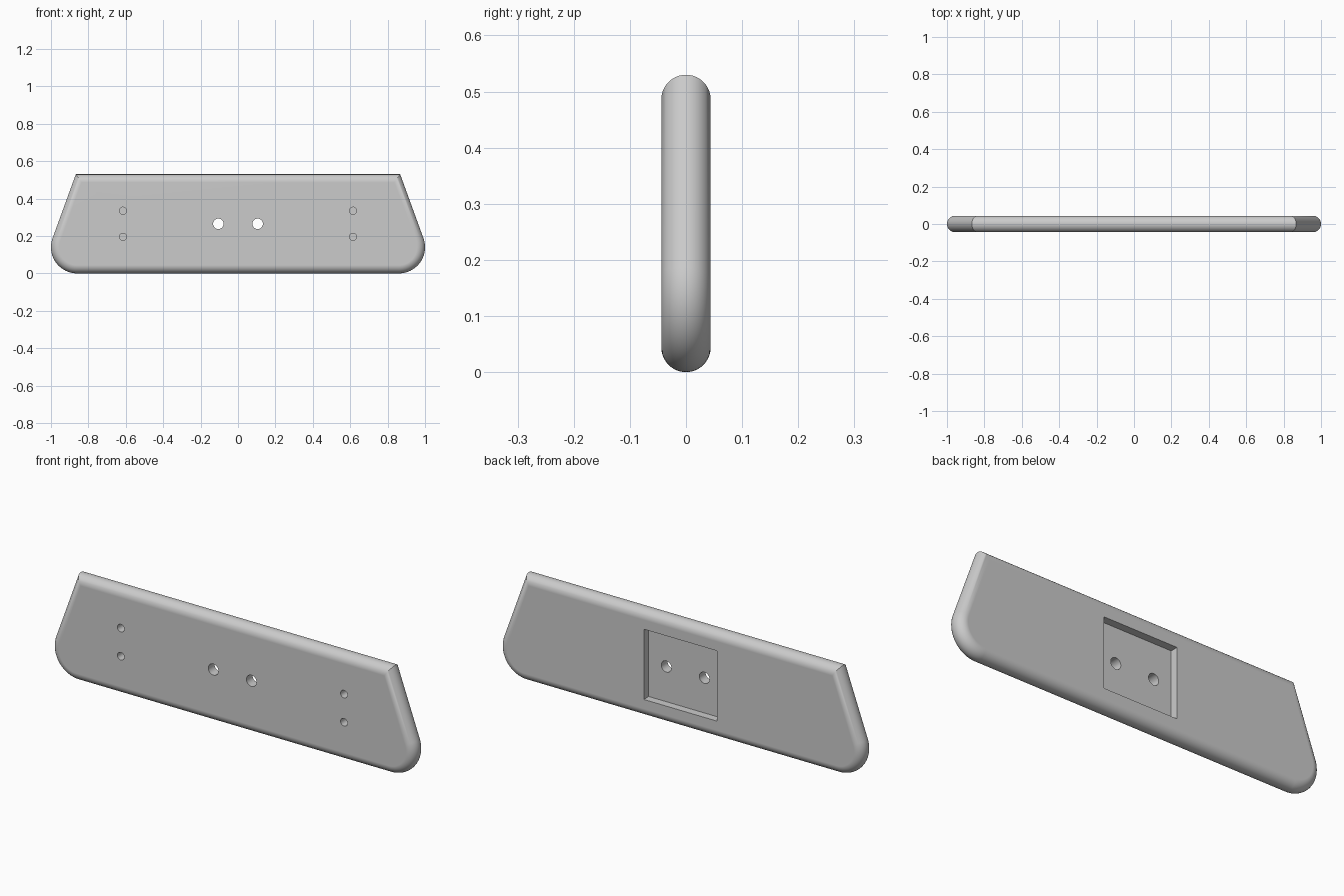
import bpy, bmesh, math
from mathutils import Matrix

if "Cube" in bpy.data.objects:
    bpy.data.objects.remove(bpy.data.objects["Cube"], do_unlink=True)

HEIGHT, HALF_T = 0.53, 0.044
CORNER_R = 0.14
CORNER_X = 1 - CORNER_R
SLANT = math.radians(20)
MID_Z = HEIGHT / 2

grey = bpy.data.materials.new("light grey")
grey.use_nodes = True
colour = (0.6, 0.6, 0.6, 1)
grey.diffuse_color = colour
grey.node_tree.nodes["Principled BSDF"].inputs["Base Color"].default_value = colour


def make_object(name, bm):
    bmesh.ops.recalc_face_normals(bm, faces=bm.faces)
    mesh = bpy.data.meshes.new(name)
    bm.to_mesh(mesh)
    bm.free()
    mesh.materials.append(grey)
    obj = bpy.data.objects.new(name, mesh)
    bpy.context.collection.objects.link(obj)
    return obj


def outline(inset, arc_steps=28):
    """Board outline moved inwards: mitred top corners, round bottom corners."""
    n_x, n_z = math.cos(SLANT), math.sin(SLANT)
    reach = n_x * CORNER_X + n_z * CORNER_R + CORNER_R - inset
    top = HEIGHT - inset
    half = [((reach - n_z * top) / n_x, top)]
    for i in range(arc_steps + 1):
        a = SLANT - (SLANT + math.pi / 2) * i / arc_steps
        r = CORNER_R - inset
        half.append((CORNER_X + r * math.cos(a), CORNER_R + r * math.sin(a)))
    return half + [(-x, z) for x, z in reversed(half)]


# Board: outlines lofted through a half-round edge
bm = bmesh.new()
steps = 20
rings = []
for i in range(steps + 1):
    t = -math.pi / 2 + math.pi * i / steps
    y = HALF_T * math.sin(t)
    inset = HALF_T * (1 - math.cos(t))
    rings.append([bm.verts.new((x, y, z)) for x, z in outline(inset)])
for a, b in zip(rings, rings[1:]):
    for i in range(len(a)):
        j = (i + 1) % len(a)
        bm.faces.new((a[i], a[j], b[j], b[i]))
bm.faces.new(rings[0])
bm.faces.new(rings[-1])
board = make_object("board", bm)


def cut(cutter):
    cutter.hide_render = True
    mod = board.modifiers.new("cut", "BOOLEAN")
    mod.operation, mod.solver, mod.object = "DIFFERENCE", "EXACT", cutter
    bpy.context.view_layer.objects.active = board
    bpy.ops.object.modifier_apply(modifier=mod.name)
    bpy.data.objects.remove(cutter, do_unlink=True)


def drill(x, z, radius, depth):
    """Round hole drilled in from the front face."""
    start = -HALF_T - 0.02
    length = depth + 0.02
    bm = bmesh.new()
    bmesh.ops.create_cone(
        bm, cap_ends=True, segments=32, radius1=radius, radius2=radius, depth=length,
        matrix=Matrix.Translation((x, start + length / 2, z))
        @ Matrix.Rotation(math.pi / 2, 4, "X"))
    cut(make_object("hole_cutter", bm))


# Square-edged pocket in the back
bm = bmesh.new()
bmesh.ops.create_cube(
    bm, size=1,
    matrix=Matrix.Translation((0, HALF_T, MID_Z)) @ Matrix.Diagonal((0.404, 0.078, 0.35, 1)))
cut(make_object("pocket_cutter", bm))

# Two through holes and four blind screw holes
for side in (-1, 1):
    drill(side * 0.105, MID_Z, 0.028, HALF_T * 3)
    for dz in (-0.07, 0.07):
        drill(side * 0.615, MID_Z + dz, 0.019, HALF_T)

# Smooth round edge with crisp holes and pocket
bpy.ops.object.select_all(action="DESELECT")
board.select_set(True)
bpy.context.view_layer.objects.active = board
bpy.ops.object.shade_smooth_by_angle(angle=math.radians(30))
weighted = board.modifiers.new("flat_face_normals", "WEIGHTED_NORMAL")
weighted.keep_sharp = True
